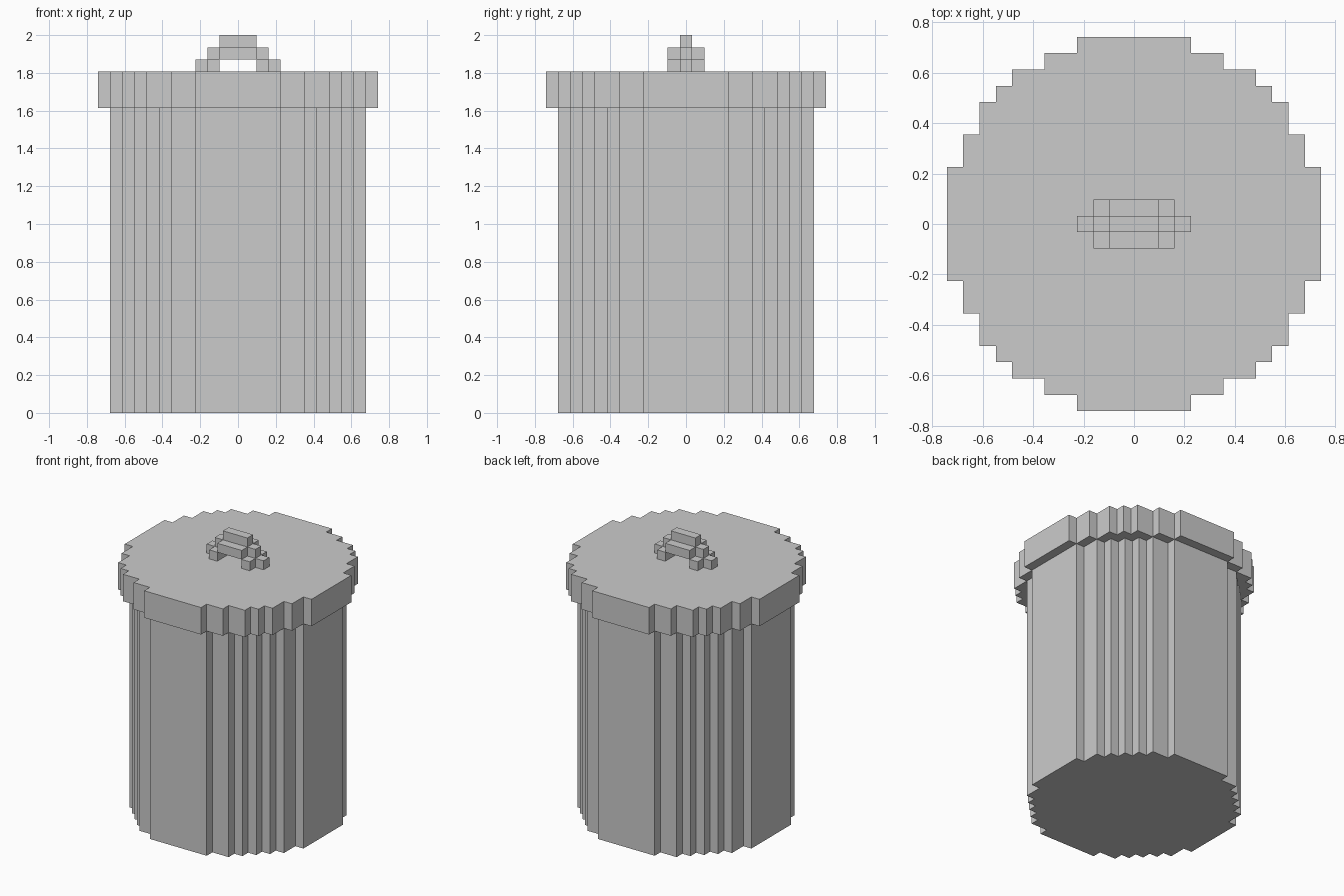
import bpy, bmesh

if "Cube" in bpy.data.objects:
    bpy.data.objects.remove(bpy.data.objects["Cube"])

V = 2 / 31  # size of one block


def stepped_outline(corners):
    """Full symmetric outline from the outer corners of one quadrant."""
    q = []
    for i, (x, y) in enumerate(corners):
        if i:
            q.append((x, corners[i - 1][1]))
        q.append((x, y))
    out = q + [(-x, y) for x, y in reversed(q)]
    return out + [(-x, -y) for x, y in out]


def build(name, layers):
    """Extrude each (outline, bottom, top), given in blocks, into one object."""
    bm = bmesh.new()
    for outline, z0, z1 in layers:
        lo = [bm.verts.new((x * V, y * V, z0 * V)) for x, y in outline]
        hi = [bm.verts.new((x * V, y * V, z1 * V)) for x, y in outline]
        bm.faces.new(lo[::-1])
        bm.faces.new(hi)
        n = len(lo)
        for i in range(n):
            j = (i + 1) % n
            bm.faces.new((lo[i], lo[j], hi[j], hi[i]))
    bmesh.ops.recalc_face_normals(bm, faces=bm.faces[:])
    mesh = bpy.data.meshes.new(name)
    bm.to_mesh(mesh)
    bm.free()
    obj = bpy.data.objects.new(name, mesh)
    bpy.context.collection.objects.link(obj)
    return obj


# Bin body
build("bin_body", [(stepped_outline([
    (10.5, 3.5), (9.5, 5.5), (8.5, 6.5), (7.5, 7.5),
    (6.5, 8.5), (5.5, 9.5), (3.5, 10.5)]), 0, 25)])

# Overhanging lid
build("lid", [(stepped_outline([
    (11.5, 3.5), (10.5, 5.5), (9.5, 7.5), (8.5, 8.5),
    (7.5, 9.5), (5.5, 10.5), (3.5, 11.5)]), 25, 28)])

# Arched handle: two feet, a cross-shaped span and a top bar
foot = [(1.5, -1.5), (2.5, -1.5), (2.5, -0.5), (3.5, -0.5),
        (3.5, 0.5), (2.5, 0.5), (2.5, 1.5), (1.5, 1.5)]
for side, s in (("left", -1), ("right", 1)):
    build(f"handle_foot_{side}", [([(s * x, y) for x, y in foot], 28, 29)])
build("handle_arch", [
    (stepped_outline([(2.5, 0.5), (1.5, 1.5)]), 29, 30),
    (stepped_outline([(1.5, 0.5)]), 30, 31)])
